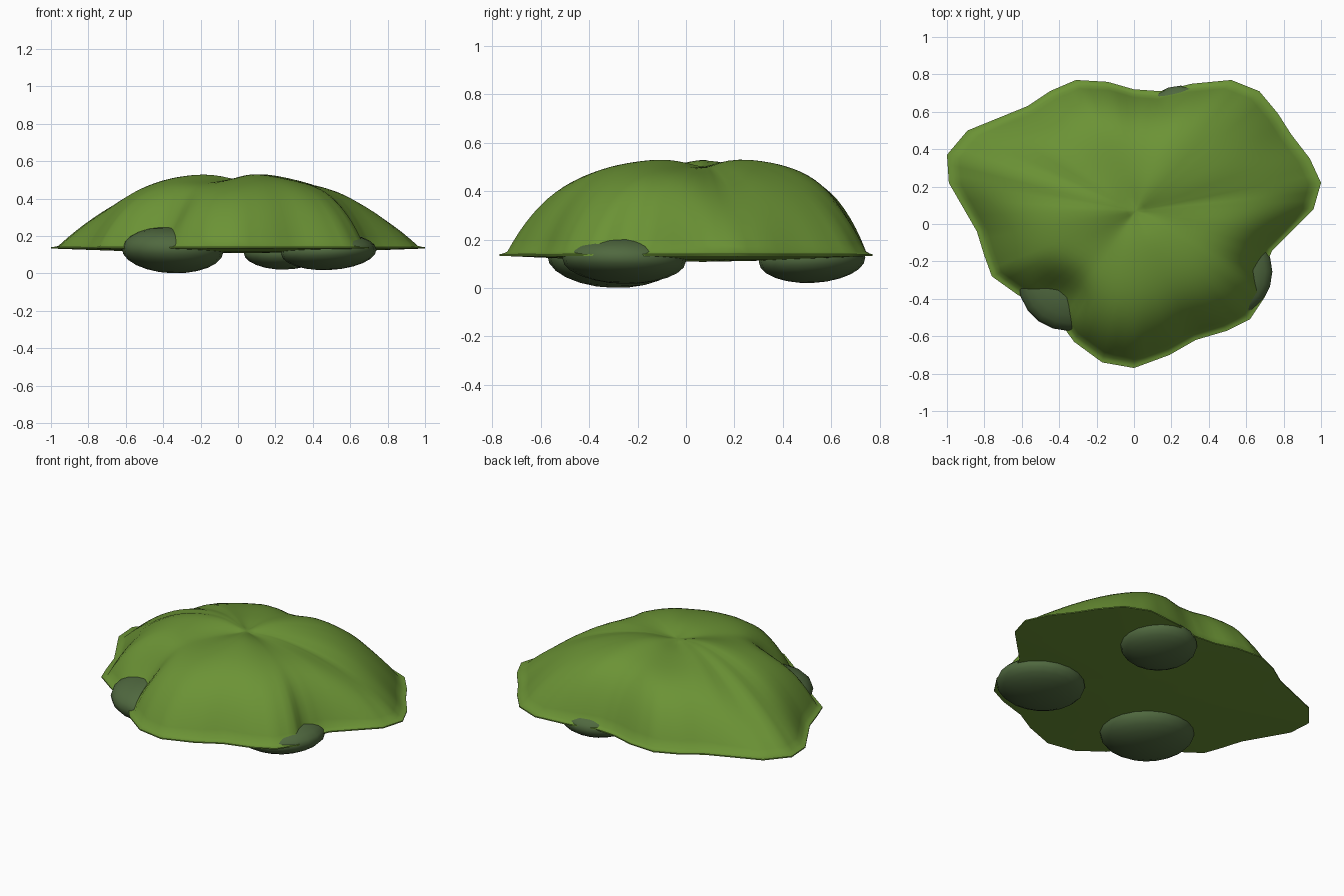
import bpy
import math
from mathutils import Matrix, Vector

cube = bpy.data.objects.get("Cube")
if cube:
    bpy.data.objects.remove(cube, do_unlink=True)


def make_material(name, color):
    mat = bpy.data.materials.new(name)
    mat.use_nodes = True
    mat.diffuse_color = color
    bsdf = mat.node_tree.nodes["Principled BSDF"]
    bsdf.inputs["Base Color"].default_value = color
    bsdf.inputs["Roughness"].default_value = 0.9
    return mat


leaf_green = make_material("leaf green", (0.148, 0.292, 0.036, 1))
moss_grey = make_material("mossy grey green", (0.08, 0.14, 0.05, 1))

# Uneven rim of the mound, counter-clockwise from the left side
RIM = [(1, .22), (.94, .35), (.84, .48), (.77, .59), (.67, .71), (.52, .77),
       (.31, .75), (.14, .71), (0, .72), (-.14, .76), (-.31, .77), (-.45, .71),
       (-.57, .63), (-.89, .5), (-1, .37), (-.99, .22), (-.84, -.04),
       (-.8, -.17), (-.76, -.28), (-.62, -.38), (-.43, -.48), (-.32, -.63),
       (-.17, -.74), (0, -.77), (.19, -.7), (.33, -.62), (.5, -.57),
       (.62, -.51), (.7, -.39), (.68, -.27), (.74, -.14), (.96, .08)]
CENTRE = Vector((0.01, 0.07))
HOLLOW = Vector((-0.43, -0.41))
RINGS = 24
RIM_Z = 0.14


def refine(points, steps):
    """Split every rim edge into equal steps."""
    result = []
    for i, point in enumerate(points):
        a, b = Vector(point), Vector(points[(i + 1) % len(points)])
        result += [a.lerp(b, k / steps) for k in range(steps)]
    return result


def dome_height(t, arm):
    """Steep on the short sides, sloping on the long ones, with soft folds."""
    s = min(1.0, t / 0.965)
    reach = min(1.0, max(0.0, (arm.length - 0.75) / 0.25))
    power = 5.6 - 3.2 * reach
    body = 0.3 * (1 - s ** power) + 0.07 * (1 - s ** 1.6)
    angle = math.atan2(arm.y, arm.x)
    body += 0.12 * s * (1 - s) ** 2 * math.cos(3 * angle - math.radians(165))
    body -= 0.022 * math.exp(-(t * arm.length / 0.12) ** 2)
    # Hollow above the front right foot
    distance = (CENTRE + arm * t - HOLLOW).length
    body *= 1 - 0.6 * math.exp(-(distance / 0.14) ** 2)
    return RIM_Z + body + 0.012 * (1 - t ** 8)


def build_mound():
    rim = refine(RIM, 3)
    n = len(rim)
    verts = [(*CENTRE, dome_height(0, rim[0] - CENTRE))]
    faces = []
    # Upper surface in rings out to the thin lip
    for ring in range(1, RINGS + 1):
        t = 1 - (1 - ring / RINGS) ** 1.3
        for p in rim:
            arm = p - CENTRE
            verts.append((*(CENTRE + arm * t), dome_height(t, arm)))
    # Shallow dished underside
    for t, z in ((1, 0.133), (0.5, 0.115)):
        verts += [(*CENTRE.lerp(p, t), z) for p in rim]
    last = len(verts)
    verts.append((*CENTRE, 0.108))
    for j in range(n):
        k = (j + 1) % n
        faces.append((0, 1 + j, 1 + k))
        for ring in range(RINGS + 1):
            a, b = 1 + ring * n, 1 + (ring + 1) * n
            faces.append((a + j, b + j, b + k, a + k))
        faces.append((last, last - n + k, last - n + j))
    mesh = bpy.data.meshes.new("leafy_mound")
    mesh.from_pydata(verts, [], faces)
    mesh.materials.append(leaf_green)
    mound = bpy.data.objects.new("leafy_mound", mesh)
    bpy.context.collection.objects.link(mound)
    return mound


def smooth(obj, degrees):
    bpy.ops.object.select_all(action="DESELECT")
    obj.select_set(True)
    bpy.context.view_layer.objects.active = obj
    bpy.ops.object.shade_smooth_by_angle(angle=math.radians(degrees))


def add_foot(name, location, radius, half_height):
    """Flattened round foot, tilted so that its outer edge is raised."""
    bpy.ops.mesh.primitive_uv_sphere_add(segments=20, ring_count=12, radius=1)
    foot = bpy.context.object
    foot.name = name
    outward = Vector((location[0], location[1], 0)).normalized()
    axis = outward.cross(Vector((0, 0, 1)))
    tilt = Matrix.Rotation(math.radians(3), 4, axis)
    size = Matrix.Diagonal((radius, radius, half_height, 1))
    foot.data.transform(tilt @ size)
    foot.location = location
    foot.data.materials.append(moss_grey)
    smooth(foot, 60)


smooth(build_mound(), 50)

# Three feet under the rim
add_foot("front_right_foot", (-0.35, -0.3, 0.125), 0.272, 0.124)
add_foot("front_left_foot", (0.485, -0.255, 0.116), 0.255, 0.098)
add_foot("back_foot", (0.25, 0.52, 0.116), 0.22, 0.095)
